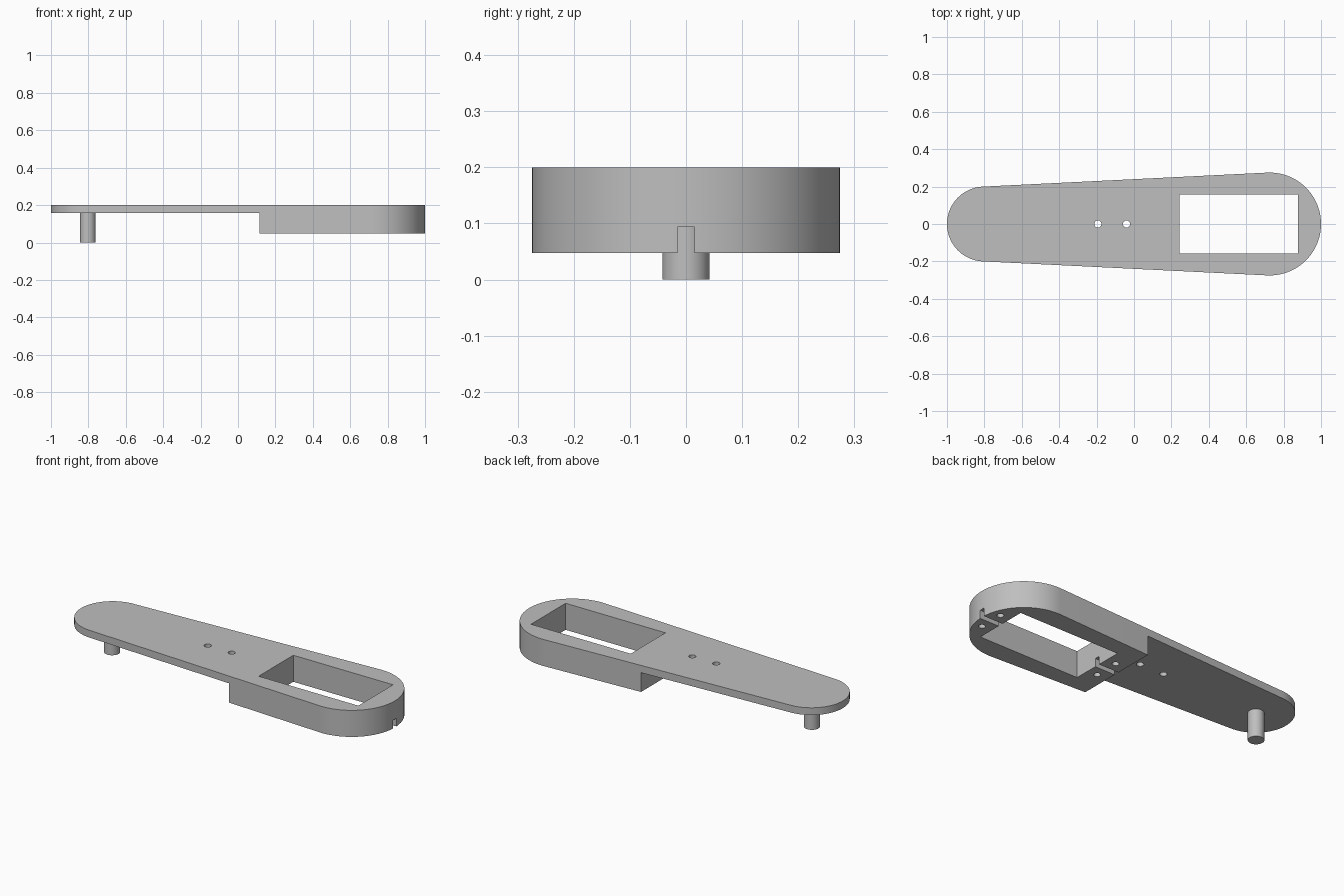
import bpy, bmesh
from math import sin, cos, pi, asin
from mathutils import Matrix, Vector

cube = bpy.data.objects.get("Cube")
if cube:
    bpy.data.objects.remove(cube, do_unlink=True)

grey = bpy.data.materials.new("plain grey")
grey.use_nodes = True
colour = (0.52, 0.52, 0.52, 1)
grey.diffuse_color = colour
grey.node_tree.nodes["Principled BSDF"].inputs["Base Color"].default_value = colour

TOP, PLATE_BOTTOM, BLOCK_BOTTOM = 0.2, 0.158, 0.047


def finish(bm, name):
    mesh = bpy.data.meshes.new(name)
    bmesh.ops.recalc_face_normals(bm, faces=bm.faces)
    bm.to_mesh(mesh)
    bm.free()
    mesh.materials.append(grey)
    obj = bpy.data.objects.new(name, mesh)
    bpy.context.collection.objects.link(obj)
    return obj


def box(name, x0, x1, half_y, z0, z1):
    bm = bmesh.new()
    place = Matrix.Translation(((x0 + x1) / 2, 0, (z0 + z1) / 2))
    size = Matrix.Diagonal((x1 - x0, 2 * half_y, z1 - z0, 1))
    bmesh.ops.create_cube(bm, size=1, matrix=place @ size)
    return finish(bm, name)


def cylinder(name, x, y, radius, z0, z1, sides=32):
    bm = bmesh.new()
    bmesh.ops.create_cone(bm, cap_ends=True, segments=sides, radius1=radius,
                          radius2=radius, depth=z1 - z0,
                          matrix=Matrix.Translation((x, y, (z0 + z1) / 2)))
    return finish(bm, name)


def smooth(obj):
    bpy.ops.object.select_all(action='DESELECT')
    obj.select_set(True)
    bpy.context.view_layer.objects.active = obj
    bpy.ops.object.shade_smooth_by_angle(angle=pi / 6)


def arc(x, radius, start, end, steps=40):
    angles = [start + (end - start) * i / steps for i in range(steps + 1)]
    return [(x + radius * cos(a), radius * sin(a)) for a in angles]


# Tapered arm: two round ends joined by tangent lines
small_x, small_r, big_x, big_r = -0.8, 0.2, 0.725, 0.275
tilt = pi / 2 + asin((big_r - small_r) / (big_x - small_x))
outline = arc(big_x, big_r, -tilt, tilt) + arc(small_x, small_r, tilt, 2 * pi - tilt)
bm = bmesh.new()
face = bm.faces.new([bm.verts.new((x, y, BLOCK_BOTTOM)) for x, y in outline])
raised = bmesh.ops.extrude_face_region(bm, geom=[face])["geom"]
bmesh.ops.translate(bm, vec=Vector((0, 0, TOP - BLOCK_BOTTOM)),
                    verts=[v for v in raised if isinstance(v, bmesh.types.BMVert)])
arm = finish(bm, "arm")

# Thin plate section, window and wire slot
cutters = [
    box("underside_cutter", -1.2, 0.115, 0.5, -0.1, PLATE_BOTTOM),
    box("window_cutter", 0.242, 0.878, 0.158, -0.1, 0.3),
    box("slot_cutter", 0.05, 1.2, 0.015, -0.1, 0.094),
]
# Through holes in the plate
for x in (-0.193, -0.04):
    cutters.append(cylinder("plate_hole_cutter", x, 0, 0.019, -0.1, 0.3))
# Blind screw holes at both ends of the window
for x in (0.182, 0.94):
    for y in (-0.072, 0.072):
        cutters.append(cylinder("screw_hole_cutter", x, y, 0.018, -0.1, 0.15))

bpy.context.view_layer.objects.active = arm
for cutter in cutters:
    cutter.hide_render = True
    cut = arm.modifiers.new("cut", 'BOOLEAN')
    cut.operation = 'DIFFERENCE'
    cut.solver = 'EXACT'
    cut.object = cutter
    bpy.ops.object.modifier_apply(modifier=cut.name)
    bpy.data.objects.remove(cutter, do_unlink=True)
smooth(arm)

# Round peg under the narrow end
smooth(cylinder("peg", -0.803, 0, 0.042, 0, PLATE_BOTTOM + 0.01, 48))
